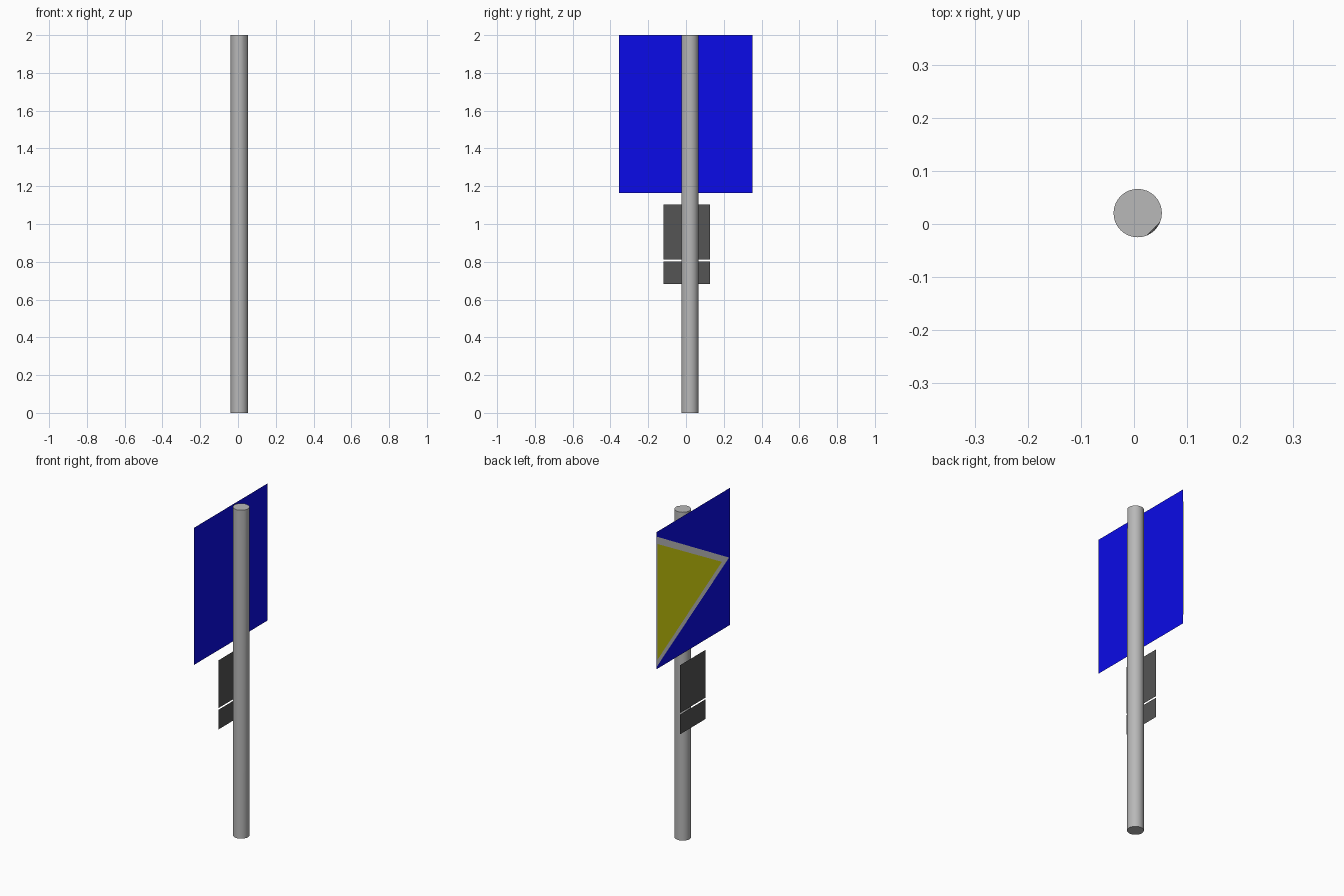
import bpy, bmesh, math

cube = bpy.data.objects.get("Cube")
if cube:
    bpy.data.objects.remove(cube)


def material(name, rgb):
    mat = bpy.data.materials.new(name)
    mat.use_nodes = True
    mat.diffuse_color = (*rgb, 1)
    mat.node_tree.nodes["Principled BSDF"].inputs["Base Color"].default_value = (*rgb, 1)
    return mat


def add_object(name, bm, mat):
    mesh = bpy.data.meshes.new(name)
    bm.to_mesh(mesh)
    bm.free()
    mesh.materials.append(mat)
    obj = bpy.data.objects.new(name, mesh)
    bpy.context.collection.objects.link(obj)
    return obj


def sheet(name, x, outline, mat):
    """Flat sheet facing -x, outlined by (y, z) points."""
    bm = bmesh.new()
    face = bm.faces.new([bm.verts.new((x, y, z)) for y, z in outline])
    face.normal_update()
    if face.normal.x > 0:
        face.normal_flip()
    return add_object(name, bm, mat)


def rectangle(y0, y1, z0, z1):
    return [(y0, z0), (y1, z0), (y1, z1), (y0, z1)]


steel = material("steel grey", (0.48, 0.48, 0.48))
blue = material("sign blue", (0.004, 0.004, 1.0))
white = material("border white", (1.0, 1.0, 1.0))
yellow = material("triangle yellow", (1.0, 1.0, 0.006))
dark = material("plate dark grey", (0.09, 0.09, 0.09))

# Round pole, with a shallow dent running down from the top rim
SIDES, RADIUS, CX, CY = 32, 0.0455, 0.007, 0.0205
DENT = math.radians(-45)
bm = bmesh.new()
rings = []
for z in (0, 1.74, 2):
    ring = []
    for i in range(SIDES):
        a = 2 * math.pi * i / SIDES
        r = RADIUS
        if z == 2 and math.cos(a - DENT) > 0.97:
            r *= 0.92 / math.cos(a - DENT)
        ring.append(bm.verts.new((CX + r * math.cos(a), CY + r * math.sin(a), z)))
    rings.append(ring)
for low, high in zip(rings, rings[1:]):
    for i in range(SIDES):
        j = (i + 1) % SIDES
        bm.faces.new((low[i], low[j], high[j], high[i]))
bm.faces.new(rings[0][::-1])
bm.faces.new(rings[-1])
pole = add_object("pole", bm, steel)
bpy.ops.object.select_all(action="DESELECT")
pole.select_set(True)
bpy.context.view_layer.objects.active = pole
bpy.ops.object.shade_smooth_by_angle(angle=math.radians(30))

# Large sign board with its bordered triangle
sheet("sign_board", -0.049, rectangle(-0.355, 0.352, 1.165, 2), blue)
sheet("triangle_border", -0.051, [(0.352, 1.972), (0.352, 1.182), (-0.342, 1.58)], white)
sheet("triangle_panel", -0.053, [(0.351, 1.928), (0.351, 1.222), (-0.27, 1.582)], yellow)

# Two small plates below
sheet("upper_plate", -0.049, rectangle(-0.12, 0.128, 0.812, 1.103), dark)
sheet("lower_plate", -0.049, rectangle(-0.12, 0.128, 0.682, 0.802), dark)
